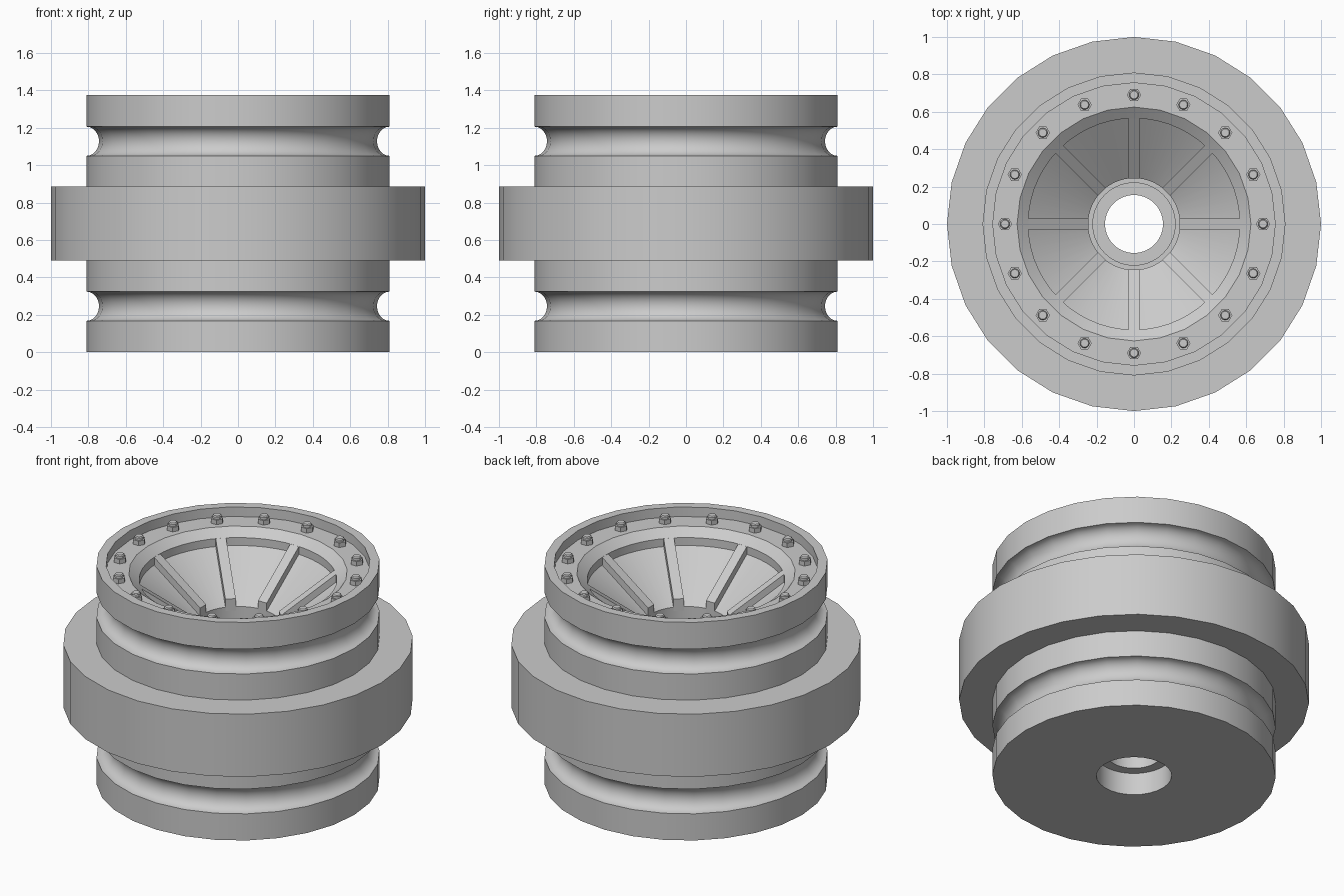
import bpy, bmesh
from math import pi, sin, cos, radians

cube = bpy.data.objects.get("Cube")
if cube:
    bpy.data.objects.remove(cube)

grey = bpy.data.materials.new("plain grey")
grey.use_nodes = True
COLOUR = (0.6, 0.6, 0.6, 1)
grey.diffuse_color = COLOUR
grey.node_tree.nodes["Principled BSDF"].inputs["Base Color"].default_value = COLOUR


def finish(name, bm, smooth=True):
    mesh = bpy.data.meshes.new(name)
    bm.to_mesh(mesh)
    bm.free()
    mesh.materials.append(grey)
    obj = bpy.data.objects.new(name, mesh)
    bpy.context.collection.objects.link(obj)
    if smooth:
        bpy.ops.object.select_all(action='DESELECT')
        obj.select_set(True)
        bpy.context.view_layer.objects.active = obj
        bpy.ops.object.shade_smooth_by_angle(angle=radians(30))
    return obj


def lathe(bm, profile, segments, centre=(0, 0)):
    """Revolve (radius, height) points; solid lies left of the path."""
    rings = []
    for r, z in profile:
        rings.append([bm.verts.new((centre[0] + r * cos(2 * pi * i / segments),
                                    centre[1] + r * sin(2 * pi * i / segments), z))
                      for i in range(segments)])
    for low, high in zip(rings, rings[1:]):
        for i in range(segments):
            j = (i + 1) % segments
            bm.faces.new((low[i], low[j], high[j], high[i]))
    return rings


def groove(z, r=0.81, size=0.078, depth=0.067, steps=12):
    """Rounded channel around the drum, listed from bottom to top."""
    return [(r - depth * sin(pi * k / steps), z - size * cos(pi * k / steps))
            for k in range(steps + 1)]


# Outer drum with two rope channels and a raised rim on top
R, TOP, FLANGE = 0.81, 1.375, 1.315
SIDES = 28
bm = bmesh.new()
lathe(bm, [(0.215, 0), (R, 0)] + groove(0.246) + groove(1.128)
      + [(R, TOP), (0.755, TOP), (0.755, FLANGE), (0.625, FLANGE)], SIDES)
finish("drum", bm)

# Wide band round the middle
bm = bmesh.new()
lathe(bm, [(0.78, 0.49), (1, 0.49), (1, 0.885), (0.78, 0.885)], SIDES)
finish("centre_band", bm)

# Conical dish, hub seat and stepped through hole
bm = bmesh.new()
lathe(bm, [(0.625, FLANGE), (0.565, 1.27), (0.565, 1.22), (0.245, 0.985),
           (0.245, 0.85), (0.22, 0.85), (0.22, 0.8), (0.155, 0.8),
           (0.155, 0.14), (0.215, 0.14), (0.215, 0)], SIDES * 2)
finish("dish_and_bore", bm)

# Eight sloping ribs between the dish pockets
bm = bmesh.new()
for k in range(8):
    a = k * pi / 4
    sides = []
    for w in (-0.03, 0.03):
        sides.append([bm.verts.new((r * cos(a) - w * sin(a), r * sin(a) + w * cos(a), z))
                      for r, z in ((0.243, 0.96), (0.565, 1.19), (0.565, 1.27), (0.243, 1.035))])
    bm.faces.new(sides[0])
    bm.faces.new(sides[1][::-1])
    for i in range(4):
        j = (i + 1) % 4
        bm.faces.new((sides[0][j], sides[0][i], sides[1][i], sides[1][j]))
bmesh.ops.recalc_face_normals(bm, faces=bm.faces)
finish("dish_ribs", bm, smooth=False)

# Ring of bolts: hexagonal nut with a round stud end
bm = bmesh.new()
for k in range(16):
    a = k * pi / 8
    spot = (0.69 * cos(a), 0.69 * sin(a))
    nut = lathe(bm, [(0.038, FLANGE - 0.01), (0.038, FLANGE + 0.028)], 6, spot)
    bm.faces.new(nut[-1])
    stud = lathe(bm, [(0.026, FLANGE + 0.02), (0.026, FLANGE + 0.042),
                      (0.021, FLANGE + 0.048)], 12, spot)
    bm.faces.new(stud[-1])
finish("flange_bolts", bm)
